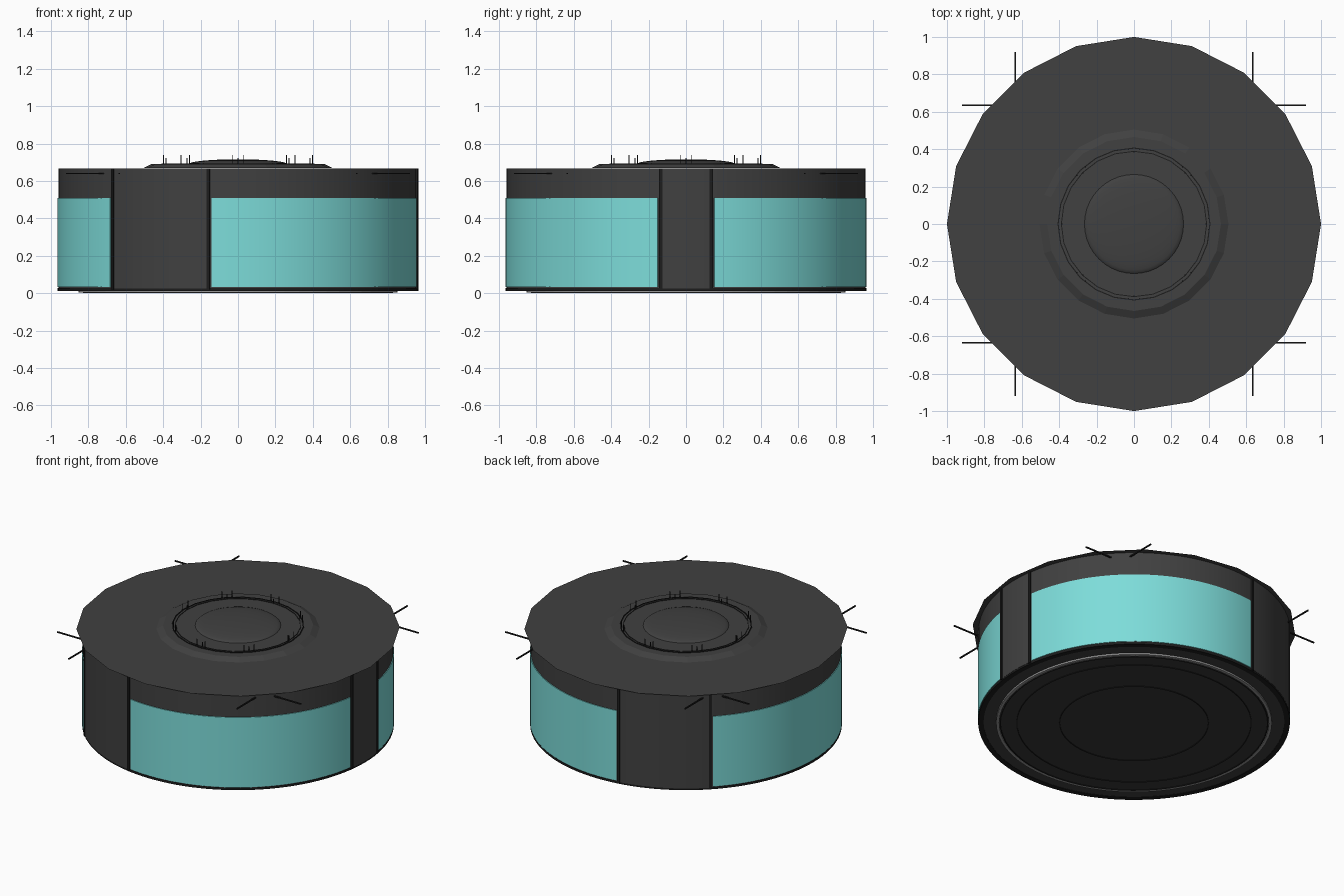
import bpy, bmesh, math
from math import cos, sin, radians, pi

if "Cube" in bpy.data.objects:
    bpy.data.objects.remove(bpy.data.objects["Cube"])


def material(name, rgb):
    m = bpy.data.materials.new(name)
    m.diffuse_color = (*rgb, 1)
    m.use_nodes = True
    m.node_tree.nodes["Principled BSDF"].inputs["Base Color"].default_value = m.diffuse_color
    return m


CHARCOAL = material("charcoal", (0.052, 0.052, 0.052))
BLACK = material("black", (0.012, 0.012, 0.012))
CYAN = material("cyan", (0.205, 0.72, 0.70))
GREY = material("grey", (0.32, 0.32, 0.32))
UNDER = material("underside_dark", (0.04, 0.04, 0.04))


def finish(name, bm, mat, smooth=None):
    bmesh.ops.recalc_face_normals(bm, faces=bm.faces)
    me = bpy.data.meshes.new(name)
    bm.to_mesh(me)
    bm.free()
    ob = bpy.data.objects.new(name, me)
    bpy.context.collection.objects.link(ob)
    me.materials.append(mat)
    if smooth:
        bpy.ops.object.select_all(action='DESELECT')
        ob.select_set(True)
        bpy.context.view_layer.objects.active = ob
        bpy.ops.object.shade_smooth_by_angle(angle=radians(smooth))
    return ob


def lathe(name, profile, segs, mat, smooth=None, closed=False):
    """Spin (radius, z) points around z; radius 0 makes a pole."""
    bm = bmesh.new()
    rings = []
    for r, z in profile:
        if r == 0:
            rings.append([bm.verts.new((0, 0, z))] * segs)
        else:
            rings.append([bm.verts.new((r * cos(2 * pi * i / segs), r * sin(2 * pi * i / segs), z))
                          for i in range(segs)])
    pairs = list(zip(rings, rings[1:])) + ([(rings[-1], rings[0])] if closed else [])
    for a, b in pairs:
        for i in range(segs):
            j = (i + 1) % segs
            bm.faces.new(list(dict.fromkeys((a[i], a[j], b[j], b[i]))))
    return finish(name, bm, mat, smooth)


def ring(name, r0, r1, z0, z1, segs, mat):
    return lathe(name, [(r0, z0), (r1, z0), (r1, z1), (r0, z1)], segs, mat, closed=True)


def arc_block(name, a0, a1, r0, r1, z0, z1, mat, steps):
    """Curved slab between two angles in degrees."""
    bm = bmesh.new()
    secs = []
    for i in range(steps + 1):
        a = radians(a0 + (a1 - a0) * i / steps)
        secs.append([bm.verts.new((r * cos(a), r * sin(a), z))
                     for r, z in ((r0, z0), (r1, z0), (r1, z1), (r0, z1))])
    for s, t in zip(secs, secs[1:]):
        for k in range(4):
            n = (k + 1) % 4
            bm.faces.new((s[k], s[n], t[n], t[k]))
    bm.faces.new(secs[0])
    bm.faces.new(secs[-1][::-1])
    return finish(name, bm, mat, 30)


def box(name, lo, hi, mat):
    bm = bmesh.new()
    bmesh.ops.create_cube(bm, size=1)
    for v in bm.verts:
        v.co = [(l + h) / 2 + c * (h - l) for l, h, c in zip(lo, hi, v.co)]
    return finish(name, bm, mat)


# Round housing
lathe("housing", [(0, 0.015), (0.95, 0.015), (0.961, 0.025), (0.961, 0.668), (0, 0.668)],
      120, CHARCOAL, 30)
ring("bottom_rim", 0.93, 0.964, 0.013, 0.028, 120, BLACK)

# Three curved side panels between the pillars
for name, a0, a1 in (("back_panel", 9, 98.5), ("left_panel", 135, 225), ("front_panel", 261.5, 351)):
    arc_block(name, a0, a1, 0.958, 0.966, 0.032, 0.51, CYAN, 45)

# Pillars with a thin strip along each edge
for name, a, half in (("right_pillar", 0, 8), ("back_pillar", 116.7, 17.2), ("front_pillar", -116.7, 17.2)):
    arc_block(name, a - half, a + half, 0.955, 0.965, 0.025, 0.668, CHARCOAL, 16)
    for s in (-1, 1):
        e = a + s * half
        arc_block(name + "_strip", e - 0.5, e + 0.5, 0.95, 0.971, 0.02, 0.668, BLACK, 2)

# Twenty-sided lid sheet, raised step and central dome
lathe("lid", [(0, 0.67), (1.0, 0.67)], 20, CHARCOAL)
lathe("lid_step", [(0.505, 0.67), (0.465, 0.69), (0, 0.69)], 20, CHARCOAL)
dome = [(0.265 * cos(t * pi / 16), 0.69 + 0.026 * sin(t * pi / 16)) for t in range(8)]
lathe("dome", dome + [(0, 0.716)], 40, CHARCOAL, 40)
ring("outer_lid_ring", 0.403, 0.409, 0.685, 0.694, 24, BLACK)
ring("inner_lid_ring", 0.386, 0.391, 0.685, 0.693, 24, BLACK)

# Upright pins around the lid ring: eight pairs with a short pin between
for i in range(8):
    for off, r, top in ((-4.5, 0.4, 0.74), (4.5, 0.4, 0.74), (0, 0.385, 0.722)):
        a = radians(45 * i + off)
        x, y = r * cos(a), r * sin(a)
        box("lid_pin", (x - 0.002, y - 0.002, 0.685), (x + 0.002, y + 0.002, top), BLACK)

# Crossed thin rods poking out at the four corners
for sx in (-1, 1):
    for sy in (-1, 1):
        ends = sorted((sx * 0.70, sx * 0.92)), sorted((sy * 0.70, sy * 0.92))
        x, y = sx * 0.635, sy * 0.635
        box("side_rod", (ends[0][0], y - 0.004, 0.636), (ends[0][1], y + 0.004, 0.644), BLACK)
        box("side_rod", (x - 0.004, ends[1][0], 0.636), (x + 0.004, ends[1][1], 0.644), BLACK)

# Underside plate with a light ring and fine grooves
lathe("base_plate", [(0, 0.004), (0.83, 0.004), (0.83, 0.016)], 64, UNDER)
ring("base_light_ring", 0.834, 0.853, 0.004, 0.016, 64, GREY)
for r in (0.46, 0.725, 0.826):
    ring("base_groove", r - 0.003, r + 0.003, 0.0, 0.008, 64, BLACK)
